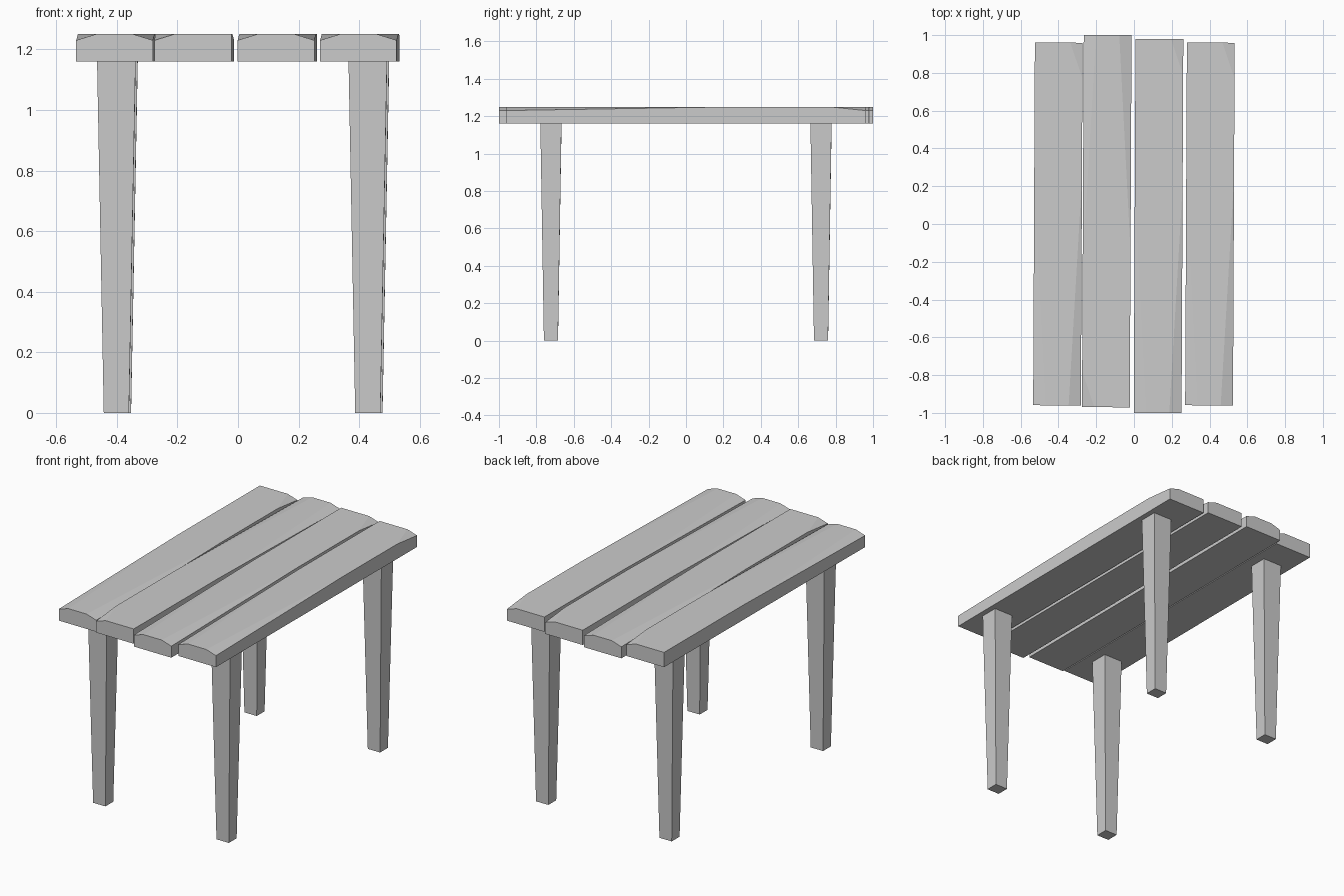
import bpy, bmesh, math
from mathutils import Vector, Matrix

cube = bpy.data.objects.get("Cube")
if cube:
    bpy.data.objects.remove(cube, do_unlink=True)

# One plain grey for the whole table
grey = bpy.data.materials.new("plain_grey")
grey.use_nodes = True
colour = (0.6, 0.6, 0.6, 1)
grey.diffuse_color = colour
grey.node_tree.nodes["Principled BSDF"].inputs["Base Color"].default_value = colour

TOP, UNDER = 1.25, 1.16
SKEW = math.radians(-0.27)


def finish(bm, name, matrix):
    bmesh.ops.recalc_face_normals(bm, faces=bm.faces)
    mesh = bpy.data.meshes.new(name)
    bm.to_mesh(mesh)
    bm.free()
    mesh.materials.append(grey)
    obj = bpy.data.objects.new(name, mesh)
    obj.matrix_world = matrix
    bpy.context.collection.objects.link(obj)


def shave(bm, side, end, half_w, half_l, reach):
    """Plane one top corner down to a long thin sliver."""
    low = Vector((side * half_w, end * half_l, TOP - 0.02))
    inner = Vector((side * (half_w - 0.065), end * half_l, TOP))
    tip = Vector((side * half_w, end * (half_l - reach), TOP))
    normal = (inner - low).cross(tip - low)
    if normal.z < 0:
        normal.negate()
    geom = bm.verts[:] + bm.edges[:] + bm.faces[:]
    cut = bmesh.ops.bisect_plane(bm, geom=geom, plane_co=low, plane_no=normal,
                                 clear_outer=True, dist=1e-5)
    rim = [e for e in cut["geom_cut"] if isinstance(e, bmesh.types.BMEdge)]
    bmesh.ops.contextual_create(bm, geom=rim)


def plank(name, x, front, back, turn=0):
    half_w, half_l = 0.1265, (back - front) / 2
    bm = bmesh.new()
    bmesh.ops.create_cube(bm, size=1)
    for v in bm.verts:
        v.co = (v.co.x * 2 * half_w, v.co.y * 2 * half_l,
                TOP if v.co.z > 0 else UNDER)
    # Worn corners: long on the front, short on the back right
    shave(bm, 1, -1, half_w, half_l, 1.2)
    shave(bm, -1, -1, half_w, half_l, 1.15)
    shave(bm, 1, 1, half_w, half_l, 0.19)
    place = Matrix.Translation((x, (front + back) / 2, 0))
    finish(bm, name, place @ Matrix.Rotation(SKEW + turn, 4, "Z"))


def leg(name, x, y):
    bm = bmesh.new()
    bmesh.ops.create_cube(bm, size=1)
    for v in bm.verts:
        upper = v.co.z > 0
        v.co = (v.co.x * (0.127 if upper else 0.083),
                v.co.y * (0.113 if upper else 0.075),
                UNDER if upper else 0)
    finish(bm, name, Matrix.Translation((x, y, 0)) @ Matrix.Rotation(SKEW, 4, "Z"))


# Table top, the second board turned end for end
plank("right_outer_plank", -0.403, -0.96, 0.96)
plank("right_inner_plank", -0.144, -0.97, 1.0, math.pi)
plank("left_inner_plank", 0.13, -1.0, 0.98)
plank("left_outer_plank", 0.402, -0.96, 0.96)

# Tapered legs
for side, x in (("right", -0.398), ("left", 0.432)):
    for end, y in (("front", -0.722), ("back", 0.722)):
        leg(f"{end}_{side}_leg", x - math.sin(SKEW) * y, y)
